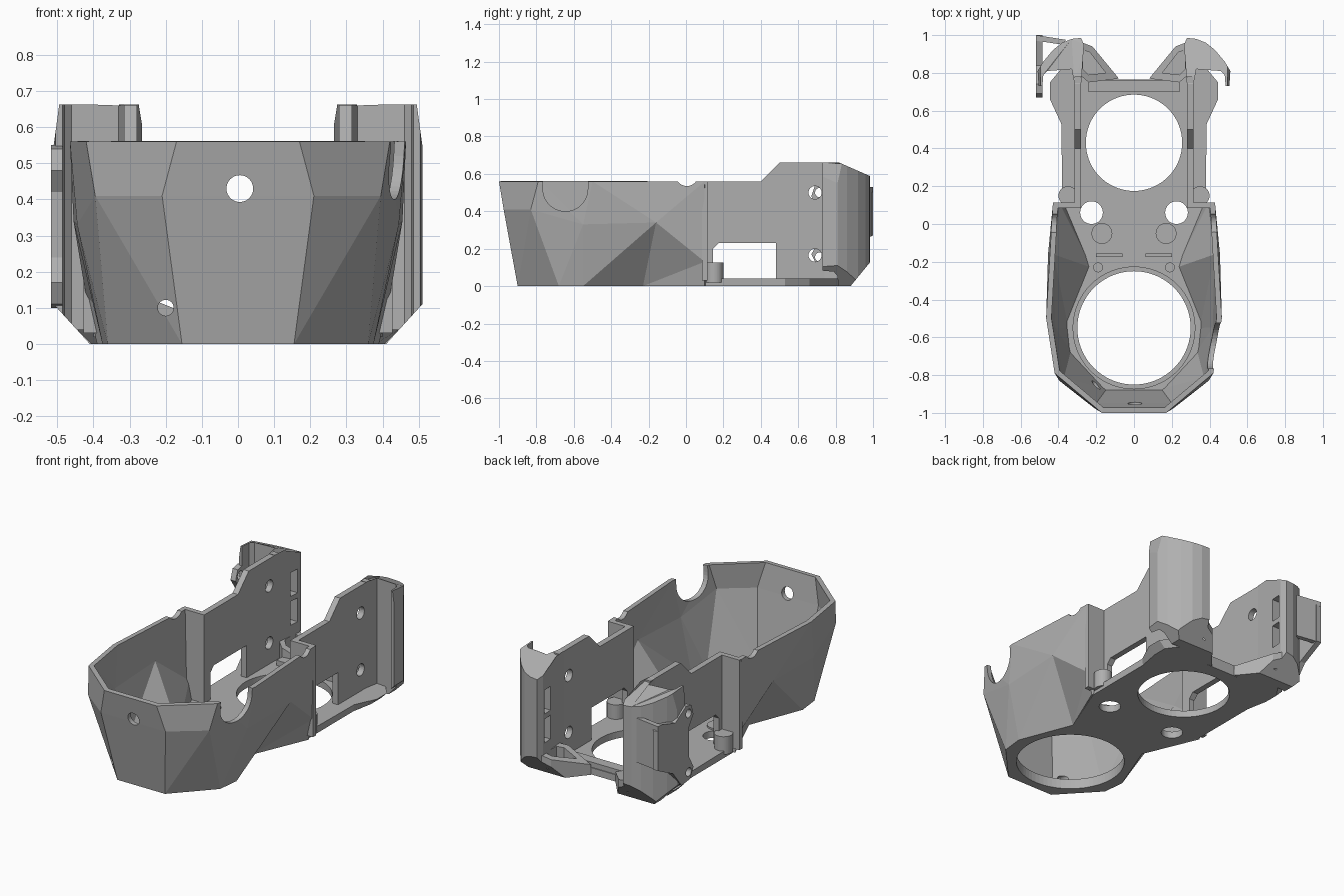
import bpy, bmesh, math
from mathutils import Vector

if "Cube" in bpy.data.objects:
    bpy.data.objects.remove(bpy.data.objects["Cube"], do_unlink=True)

grey = bpy.data.materials.new("plain grey")
grey.use_nodes = True
grey.diffuse_color = (0.43, 0.43, 0.43, 1)
grey.node_tree.nodes["Principled BSDF"].inputs["Base Color"].default_value = (0.43, 0.43, 0.43, 1)


def finish(name, bm, recalc=True):
    if recalc:
        bmesh.ops.recalc_face_normals(bm, faces=bm.faces)
    mesh = bpy.data.meshes.new(name)
    bm.to_mesh(mesh)
    bm.free()
    mesh.materials.append(grey)
    ob = bpy.data.objects.new(name, mesh)
    bpy.context.collection.objects.link(ob)
    return ob


def prism(name, pts, axis, lo, hi, planes=()):
    """Extrude a 2D profile along an axis, then trim with (point, outward normal) planes."""
    def place(p, h):
        return {"x": (h, p[0], p[1]), "y": (p[0], h, p[1]), "z": (p[0], p[1], h)}[axis]
    bm = bmesh.new()
    a = [bm.verts.new(place(p, lo)) for p in pts]
    b = [bm.verts.new(place(p, hi)) for p in pts]
    n = len(pts)
    bm.faces.new(a)
    bm.faces.new(b)
    for i in range(n):
        j = (i + 1) % n
        bm.faces.new((a[i], a[j], b[j], b[i]))
    for co, no in planes:
        geom = bm.verts[:] + bm.edges[:] + bm.faces[:]
        bmesh.ops.bisect_plane(bm, geom=geom, plane_co=co, plane_no=no, clear_outer=True)
        rim = [e for e in bm.edges if e.is_boundary]
        if rim:
            bmesh.ops.holes_fill(bm, edges=rim, sides=0)
    return finish(name, bm)


def box(name, x, y, z):
    return prism(name, [(x[0], y[0]), (x[1], y[0]), (x[1], y[1]), (x[0], y[1])], "z", *z)


def rod(name, axis, c, r, lo, hi, sides=40):
    ring = [(c[0] + r * math.cos(math.tau * i / sides), c[1] + r * math.sin(math.tau * i / sides))
            for i in range(sides)]
    return prism(name, ring, axis, lo, hi)


def apply(ob, mod):
    bpy.context.view_layer.objects.active = ob
    bpy.ops.object.modifier_apply(modifier=mod.name)


def cut(ob, *cutters):
    for c in cutters:
        m = ob.modifiers.new("cut", "BOOLEAN")
        m.operation, m.solver, m.object = "DIFFERENCE", "EXACT", c
        apply(ob, m)
        bpy.data.objects.remove(c, do_unlink=True)


def flip(pts, s):
    return [(p[0] * s, *p[1:]) for p in pts]


def span(s, a, b):
    return sorted((s * a, s * b))


# Faceted front shell
half = {
    "T0": (0.17, -1, 0.56), "T1": (0.42, -0.79, 0.56), "T2": (0.465, -0.5, 0.56), "T3": (0.43, 0.1, 0.56),
    "M0": (0.21, -0.975, 0.41), "M1": (0.395, -0.83, 0.41), "Q": (0.445, -0.55, 0.33), "P": (0.455, -0.16, 0.34),
    "E": (0.42, 0.1, 0.13), "B0": (0.155, -0.9, 0), "B1": (0.36, -0.68, 0), "B2": (0.375, -0.55, 0),
    "W": (0.25, -0.23, 0), "F": (0.39, 0.1, 0),
}
faces = ["T0 T1 M1 M0", "M0 M1 B0", "M1 B1 B0", "M1 T1 Q", "T1 T2 Q", "M1 Q B1", "Q B2 B1",
         "T2 P Q", "T2 T3 P", "Q P B2", "P W B2", "P T3 E", "P E W", "E F W"]
bm = bmesh.new()
side = {s: {k: bm.verts.new((v[0] * s, v[1], v[2])) for k, v in half.items()} for s in (1, -1)}
for s in (1, -1):
    for f in faces:
        bm.faces.new([side[s][k] for k in f.split()])
for a, b in (("T0", "M0"), ("M0", "B0")):
    bm.faces.new((side[1][a], side[-1][a], side[-1][b], side[1][b]))
bmesh.ops.recalc_face_normals(bm, faces=bm.faces)
bm.normal_update()
front = min(bm.faces, key=lambda f: f.calc_center_median().y)
if front.normal.y > 0:
    bmesh.ops.reverse_faces(bm, faces=bm.faces[:])
shell = finish("front_shell", bm, recalc=False)
m = shell.modifiers.new("wall", "SOLIDIFY")
m.thickness, m.offset, m.use_even_offset = 0.028, -1, True
apply(shell, m)
cut(shell,
    rod("c", "x", (-0.645, 0.52), 0.12, 0.3, 0.6),
    box("c", (0.3, 0.6), (-0.765, -0.525), (0.52, 0.7)),
    rod("c", "y", (0.005, 0.43), 0.037, -1.1, -0.8),
    rod("c", "y", (-0.2, 0.1), 0.022, -1.1, -0.7),
    rod("c", "x", (0.005, 0.595), 0.06, -0.6, 0.6))

# Floor plate with chamfered rear edges: (x, y, widening at the top)
edge = [(0.155, -0.9, 0), (0.36, -0.68, 0), (0.375, -0.55, 0), (0.25, -0.23, 0), (0.38, 0.1, 0),
        (0.38, 0.2, 0), (0.38, 0.53, 0.005), (0.405, 0.66, 0.04), (0.405, 0.75, 0.04),
        (0.34, 0.84, 0.03), (0.24, 0.84, 0), (0.17, 0.765, 0)]
outline = edge + flip(edge, -1)[::-1]
bm = bmesh.new()
low = [bm.verts.new((x, y, 0)) for x, y, w in outline]
top = [bm.verts.new((x + math.copysign(w, x), y, 0.04)) for x, y, w in outline]
bm.faces.new(low)
bm.faces.new(top)
for i in range(len(low)):
    j = (i + 1) % len(low)
    bm.faces.new((low[i], low[j], top[j], top[i]))
floor = finish("floor_plate", bm)
cut(floor, rod("c", "z", (0, -0.55), 0.3, -0.1, 0.2, 72), rod("c", "z", (0, 0.43), 0.255, -0.1, 0.2, 72))
for s in (1, -1):
    cut(floor, rod("c", "z", (s * 0.225, 0.06), 0.06, -0.1, 0.2))

# Raised ring around the front opening
ring = rod("front_ring", "z", (0, -0.55), 0.325, 0.03, 0.06, 72)
cut(ring, rod("c", "z", (0, -0.55), 0.3, -0.1, 0.2, 72))

# Lip across the floor
box("rear_lip", (-0.24, 0.24), (0.7, 0.76), (0.03, 0.07))

for s, tag in ((1, "left"), (-1, "right")):
    box(tag + "_floor_rib", span(s, 0.06, 0.2), (-0.175, -0.155), (0.03, 0.07))
    rod(tag + "_floor_boss", "z", (s * 0.17, -0.05), 0.055, 0.03, 0.05)
    rod(tag + "_screw_boss", "z", (s * 0.19, -0.23), 0.026, 0.03, 0.05, 24)
    # Flange joining shell and arm, with a low round post behind it
    box(tag + "_flange", span(s, 0.28, 0.428), (0.085, 0.115), (0.03, 0.56))
    rod(tag + "_post", "z", (s * 0.35, 0.15), 0.05, 0.02, 0.125)
    # Long side arm with window and screw holes
    arm = prism(tag + "_arm", [(0.09, 0.02), (0.09, 0.56), (0.4, 0.56), (0.5, 0.66), (0.78, 0.66), (0.78, 0.02)],
                "x", *span(s, 0.28, 0.315))
    cut(arm, prism("c", [(0.145, 0.04), (0.145, 0.2), (0.175, 0.23), (0.48, 0.23), (0.48, 0.04)],
                   "x", *span(s, 0.2, 0.4)),
        rod("c", "x", (0.69, 0.5), 0.035, *span(s, 0.2, 0.4), 24),
        rod("c", "x", (0.69, 0.165), 0.035, *span(s, 0.2, 0.4), 24))
    # Rounded rear pillar with a shallow channel toward the front
    hook = [(0.28, 0.74), (0.265, 0.95), (0.28, 0.985), (0.33, 0.98), (0.38, 0.96), (0.43, 0.92), (0.48, 0.86),
            (0.51, 0.81), (0.505, 0.73), (0.485, 0.73), (0.48, 0.79), (0.46, 0.81), (0.33, 0.82), (0.315, 0.74)]
    pillar = prism(tag + "_rear_pillar", flip(hook, s), "z", 0, 0.662, [
        ((0, 0.82, 0.66), Vector((0, 0.07, 0.16))),
        ((s * 0.495, 0, 0.66), Vector((s * 0.11, 0, 0.015))),
        ((0, 0.88, 0), Vector((0, 0.11, -0.09))),
        ((s * 0.41, 0, 0), Vector((s * 0.11, 0, -0.1)))])
    for z in (0.2, 0.37):
        cut(pillar, box("c", span(s, 0.2, 0.36), (0.875, 0.935), (z, z + 0.14)))
    # Low angled duct at the foot of the pillar
    duct = [(0.3, 0.97), (0.22, 0.94), (0.08, 0.77), (0.24, 0.75), (0.3, 0.8)]
    foot = prism(tag + "_duct", flip(duct, s), "z", 0, 0.16, [
        ((0, 0.88, 0), Vector((0, 0.11, -0.09))),
        ((s * 0.08, 0.77, 0.06), Vector((-s * 0.4, 0, 1)))])
    cut(foot, prism("c", flip([(0.27, 0.92), (0.235, 0.91), (0.15, 0.8), (0.24, 0.79), (0.27, 0.82)], s),
                    "z", 0.04, 0.3))

# Mounting bracket on one pillar only
bracket = prism("side_bracket", [(0.67, 0.48), (0.69, 0.54), (0.74, 0.55), (0.84, 0.49), (0.97, 0.53), (1.0, 0.5),
                                 (1.0, 0.27), (0.86, 0.2), (0.78, 0.1), (0.7, 0.11), (0.67, 0.17), (0.71, 0.24),
                                 (0.71, 0.42)], "x", -0.518, -0.485)
cut(bracket, rod("c", "x", (0.715, 0.5), 0.025, -0.6, -0.4, 20),
    rod("c", "x", (0.715, 0.155), 0.025, -0.6, -0.4, 20))
prism("bracket_web", [(-0.518, 1.0), (-0.36, 0.975), (-0.38, 0.95), (-0.518, 0.97)], "z", 0.27, 0.53)
